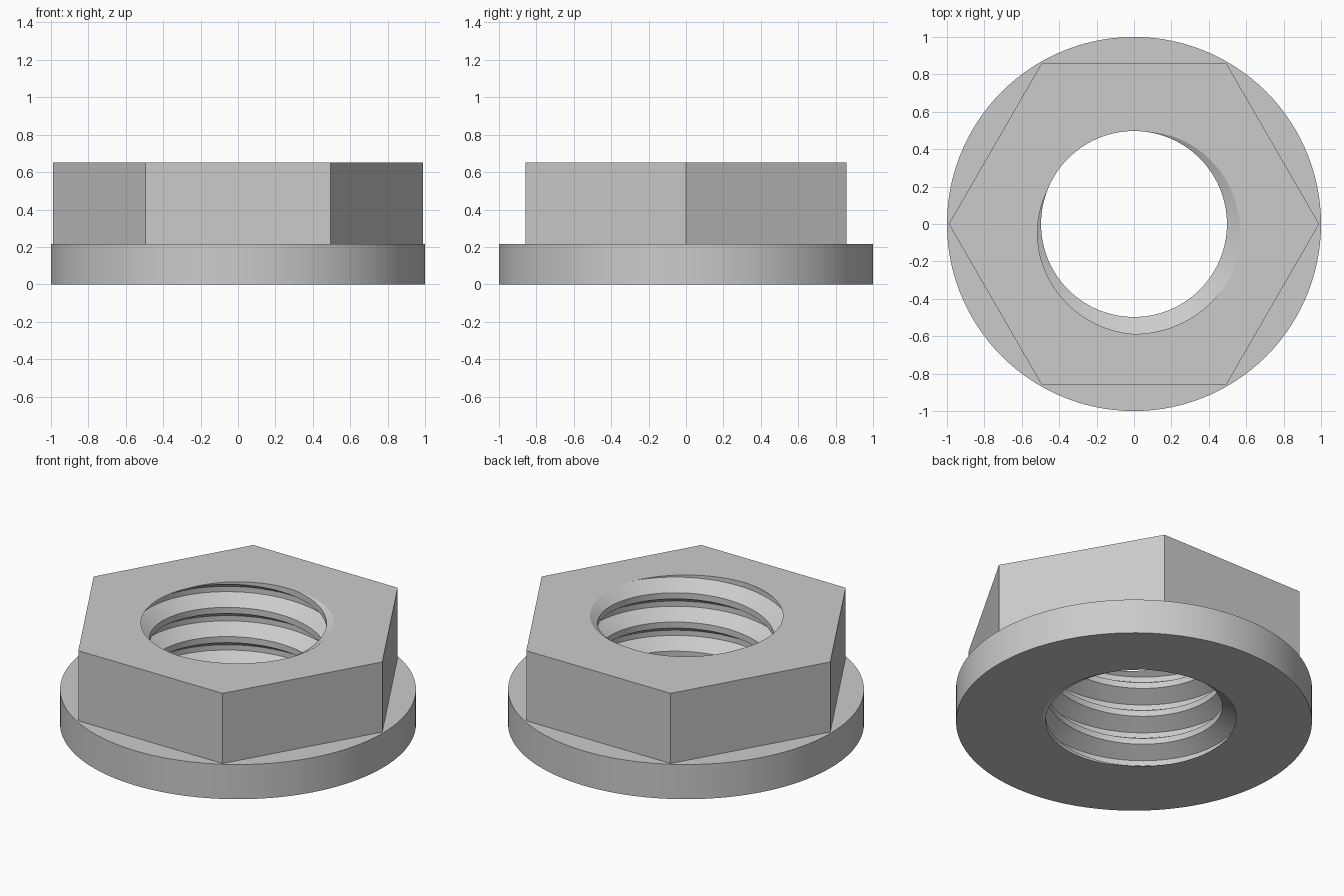
import bpy, bmesh
from math import cos, sin, pi, radians, floor

cube = bpy.data.objects.get("Cube")
if cube:
    bpy.data.objects.remove(cube)

SIDES = 120                       # columns around the axis, a multiple of six
HEIGHT, FLANGE_HEIGHT = 0.65, 0.215
FLANGE_R, HEX_R = 1.0, 0.99
MINOR_R, MAJOR_R, PITCH = 0.497, 0.588, 0.181
ROOT_END, CREST_START, CREST_END = 0.18, 0.485, 0.695   # fractions of one pitch
START = radians(26)
TURNS = 6

steel = bpy.data.materials.new("steel_grey")
steel.use_nodes = True
grey = (0.6, 0.6, 0.6, 1)
steel.diffuse_color = grey
steel.node_tree.nodes["Principled BSDF"].inputs["Base Color"].default_value = grey


def thread_radius(angle, z):
    """Radius of the right-handed internal thread."""
    t = (z - HEIGHT) / PITCH - (angle + START) / (2 * pi)
    t -= floor(t)
    if t < ROOT_END:
        depth = 1
    elif t < CREST_START:
        depth = (CREST_START - t) / (CREST_START - ROOT_END)
    elif t < CREST_END:
        depth = 0
    else:
        depth = (t - CREST_END) / (1 - CREST_END)
    return MINOR_R + (MAJOR_R - MINOR_R) * depth


def hex_radius(angle):
    return HEX_R * cos(pi / 6) / cos(angle % (pi / 3) - pi / 6)


bm = bmesh.new()


def vert(radius, angle, z):
    return bm.verts.new((radius * cos(angle), radius * sin(angle), z))


def face(*verts):
    """Make a face, skipping repeated corners and collapsed strips."""
    unique = list(dict.fromkeys(verts))
    if len(unique) > 2:
        bm.faces.new(unique)


# Thread: helical rows clipped at the bottom and top faces
angles = [2 * pi * i / SIDES for i in range(SIDES)]
levels = [turn + part for turn in range(-TURNS, 3)
          for part in (0, ROOT_END, CREST_START, CREST_END)]
bore = []
for a in angles:
    bottom = vert(thread_radius(a, 0), a, 0)
    top = vert(thread_radius(a, HEIGHT), a, HEIGHT)
    column = []
    for level in levels:
        z = HEIGHT + PITCH * (level + (a + START) / (2 * pi))
        if z < 0.0005:
            column.append(bottom)
        elif z > HEIGHT - 0.0005:
            column.append(top)
        else:
            column.append(vert(thread_radius(a, z), a, z))
    bore.append(column)
# The seam joins each row to the one a full pitch higher
bore.append(bore[0][4:] + [bore[0][-1]] * 4)
for left, right in zip(bore, bore[1:]):
    for k in range(len(levels) - 1):
        face(left[k], left[k + 1], right[k + 1], right[k])

# Flange and hexagon: rings from the bore's lower rim round to its upper rim
rings = [[c[0] for c in bore[:SIDES]],
         [vert(FLANGE_R, a, 0) for a in angles],
         [vert(FLANGE_R, a, FLANGE_HEIGHT) for a in angles],
         [vert(hex_radius(a), a, FLANGE_HEIGHT) for a in angles],
         [vert(hex_radius(a), a, HEIGHT) for a in angles],
         [c[-1] for c in bore[:SIDES]]]
for lower, upper in zip(rings, rings[1:]):
    for i in range(SIDES):
        j = (i + 1) % SIDES
        face(lower[i], lower[j], upper[j], upper[i])

bmesh.ops.recalc_face_normals(bm, faces=bm.faces)
mesh = bpy.data.meshes.new("flange_nut")
bm.to_mesh(mesh)
bm.free()
mesh.materials.append(steel)
nut = bpy.data.objects.new("flange_nut", mesh)
bpy.context.collection.objects.link(nut)

# Smooth round walls, crisp rims and hexagon corners
bpy.ops.object.select_all(action="DESELECT")
nut.select_set(True)
bpy.context.view_layer.objects.active = nut
bpy.ops.object.shade_smooth_by_angle(angle=radians(22))
